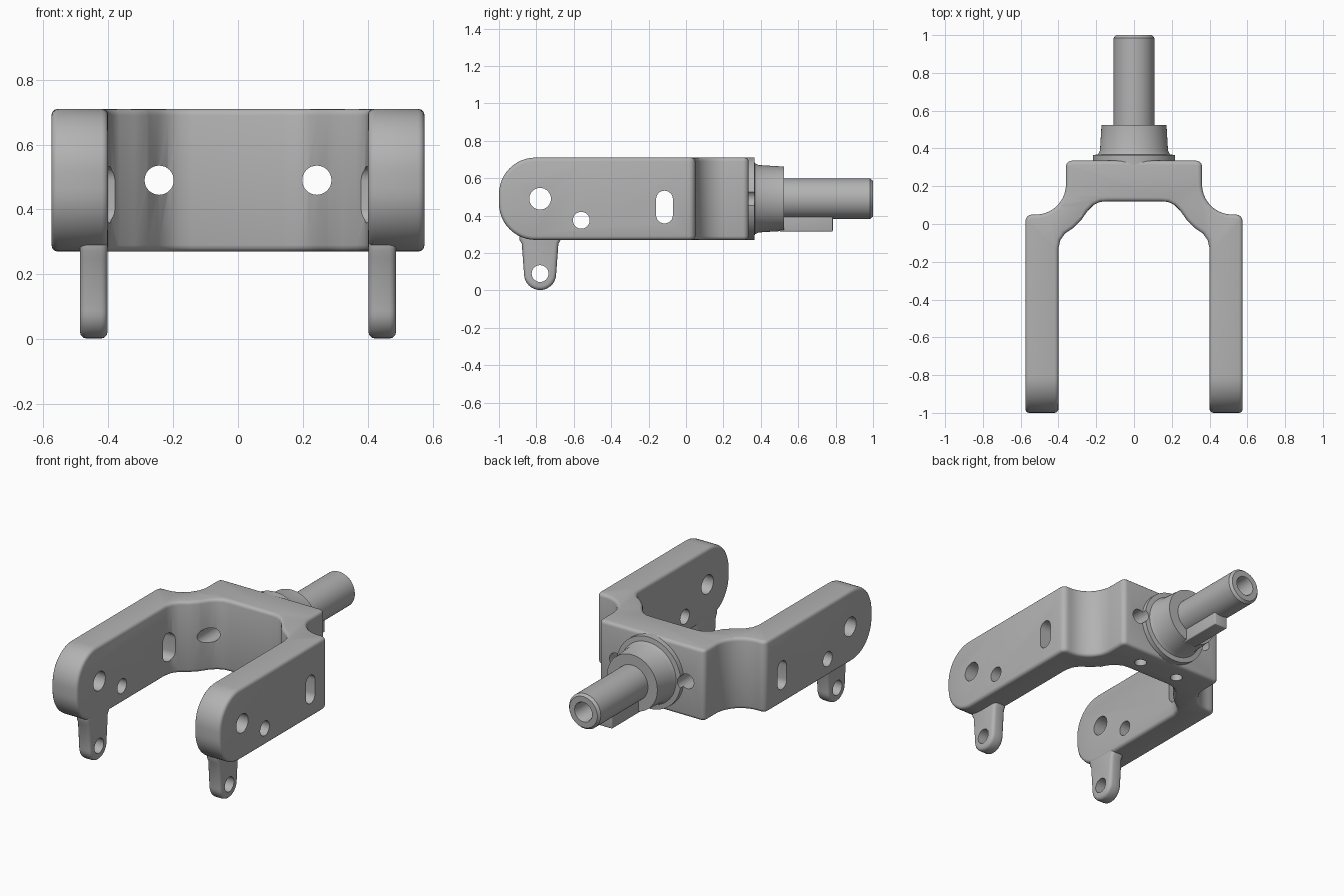
import bpy, bmesh
from math import sin, cos, radians

cube = bpy.data.objects.get("Cube")
if cube:
    bpy.data.objects.remove(cube, do_unlink=True)

steel = bpy.data.materials.new("grey steel")
steel.use_nodes = True
GREY = (0.45, 0.45, 0.45, 1)
steel.diffuse_color = GREY
steel.node_tree.nodes["Principled BSDF"].inputs["Base Color"].default_value = GREY


def arc(cx, cy, r, start, end, n=8):
    angles = [radians(start + (end - start) * i / n) for i in range(n + 1)]
    return [(cx + r * cos(a), cy + r * sin(a)) for a in angles]


def circle(cx, cy, r):
    return arc(cx, cy, r, 0, 360, 32)[:-1]


def finish_mesh(name, bm):
    bmesh.ops.recalc_face_normals(bm, faces=bm.faces)
    mesh = bpy.data.meshes.new(name)
    bm.to_mesh(mesh)
    bm.free()
    ob = bpy.data.objects.new(name, mesh)
    bpy.context.collection.objects.link(ob)
    mesh.materials.append(steel)
    return ob


def prism(name, pts, axis, lo, hi):
    """Extrude a closed outline along an axis."""
    place = {"x": lambda a, b, t: (t, a, b),
             "y": lambda a, b, t: (a, t, b),
             "z": lambda a, b, t: (a, b, t)}[axis]
    bm = bmesh.new()
    rings = [[bm.verts.new(place(a, b, t)) for a, b in pts] for t in (lo, hi)]
    for ring in rings:
        bm.faces.new(ring)
    for i in range(len(pts)):
        j = (i + 1) % len(pts)
        bm.faces.new((rings[0][i], rings[0][j], rings[1][j], rings[1][i]))
    return finish_mesh(name, bm)


def lathe(name, profile, z, steps=64):
    """Spin a (radius, y) profile around a line along y at height z."""
    bm = bmesh.new()
    verts = [bm.verts.new((r, y, z)) for r, y in profile]
    edges = [bm.edges.new(p) for p in zip(verts, verts[1:])]
    bmesh.ops.spin(bm, geom=verts + edges, cent=(0, 0, z), axis=(0, 1, 0),
                   angle=radians(360), steps=steps, use_merge=True)
    bmesh.ops.remove_doubles(bm, verts=bm.verts, dist=0.0001)
    return finish_mesh(name, bm)


def apply(ob, kind, **settings):
    mod = ob.modifiers.new(kind.title(), kind)
    for key, value in settings.items():
        setattr(mod, key, value)
    bpy.context.view_layer.objects.active = ob
    bpy.ops.object.modifier_apply(modifier=mod.name)


def boolean(ob, tool, operation="DIFFERENCE"):
    apply(ob, "BOOLEAN", object=tool, operation=operation, solver="EXACT")


def bevel(ob, width):
    apply(ob, "BEVEL", width=width, segments=3, limit_method="ANGLE",
          angle_limit=radians(40), use_clamp_overlap=False)


def smooth(ob):
    bpy.ops.object.select_all(action="DESELECT")
    ob.select_set(True)
    bpy.context.view_layer.objects.active = ob
    bpy.ops.object.shade_smooth_by_angle(angle=radians(35))


MID = 0.49      # height of the stem axis
LOW, TOP = 0.27, 0.71

# Fork body: plan outline, trimmed to rounded arm ends
half = [(0.14, 0.12), (0.18, 0.117), (0.215, 0.1), (0.245, 0.07), (0.28, 0.02),
        (0.32, -0.02), (0.365, -0.05), (0.39, -0.085), (0.40, -0.13),
        (0.40, -1.1), (0.575, -1.1)]
half += arc(0.54, 0.015, 0.035, 0, 90, 4)
half += arc(0.52, 0.21, 0.16, 270, 180, 10)
half += arc(0.33, 0.305, 0.03, 0, 90, 4)
fork = prism("fork_body", half + [(-x, y) for x, y in reversed(half)], "z", LOW, TOP)
side = [(0.5, LOW - 0.1), (0.5, TOP + 0.1), (-0.81, TOP + 0.1), (-0.81, TOP)]
side = [(0.5, LOW), (0.5, TOP)] + arc(-0.805, TOP - 0.195, 0.195, 90, 180, 12)
side += arc(-0.805, LOW + 0.195, 0.195, 180, 270, 12)
trim = prism("arm_end_trim", side, "x", -1, 1)
boolean(fork, trim, "INTERSECT")
bevel(fork, 0.02)

# Flange, collar and bored stem
stem = lathe("stem", [(0, 0.3), (0.22, 0.3), (0.22, 0.365), (0.19, 0.368),
                      (0.18, 0.39), (0.172, 0.525), (0.108, 0.525), (0.108, 0.985),
                      (0.095, 1.0), (0.06, 1.0), (0.055, 0.99), (0.055, 0.6),
                      (0, 0.58)], MID)

# Key under the stem
key = prism("stem_key", [(-0.045, 0.315), (0.045, 0.315), (0.045, 0.45), (-0.045, 0.45)],
            "y", 0.5, 0.785)
bevel(key, 0.006)

# Hanging lugs below the arms
lug_side = [(-0.67, 0.34), (-0.67, LOW), (-0.682, LOW - 0.02)]
lug_side += arc(-0.78, 0.088, 0.086, 0, -180, 16)
lug_side += [(-0.878, LOW - 0.02), (-0.89, LOW), (-0.89, 0.34)]
lugs = []
for label, lo, hi in (("left_lug", 0.402, 0.487), ("right_lug", -0.487, -0.402)):
    lug = prism(label, lug_side, "x", lo, hi)
    bevel(lug, 0.02)
    lugs.append(lug)

# Cutters for the pin holes, slots, bolt holes and underside holes
slot = arc(-0.115, 0.488, 0.045, 0, 180, 12) + arc(-0.115, 0.403, 0.045, 180, 360, 12)
arm_cuts = [prism("pin_hole", circle(-0.78, MID, 0.058), "x", -1, 1),
            prism("small_hole", circle(-0.56, 0.375, 0.045), "x", -1, 1),
            prism("slot", slot, "x", -1, 1)]
bolt_cuts, under_cuts = [], []
for s in (-1, 1):
    bolt_cuts.append(prism("bolt_hole", circle(s * 0.243, MID, 0.045), "y", -0.3, 0.6))
    under_cuts.append(prism("underside_hole", circle(s * 0.135, 0.22, 0.035), "z", 0.2, 0.4))
lug_cut = prism("lug_hole", circle(-0.78, 0.09, 0.045), "x", -1, 1)

for cutter in arm_cuts + bolt_cuts + under_cuts:
    boolean(fork, cutter)
for cutter in bolt_cuts:
    boolean(stem, cutter)
for lug in lugs:
    boolean(lug, lug_cut)

for helper in [trim, lug_cut] + arm_cuts + bolt_cuts + under_cuts:
    bpy.data.objects.remove(helper, do_unlink=True)
for ob in [fork, stem, key] + lugs:
    smooth(ob)
